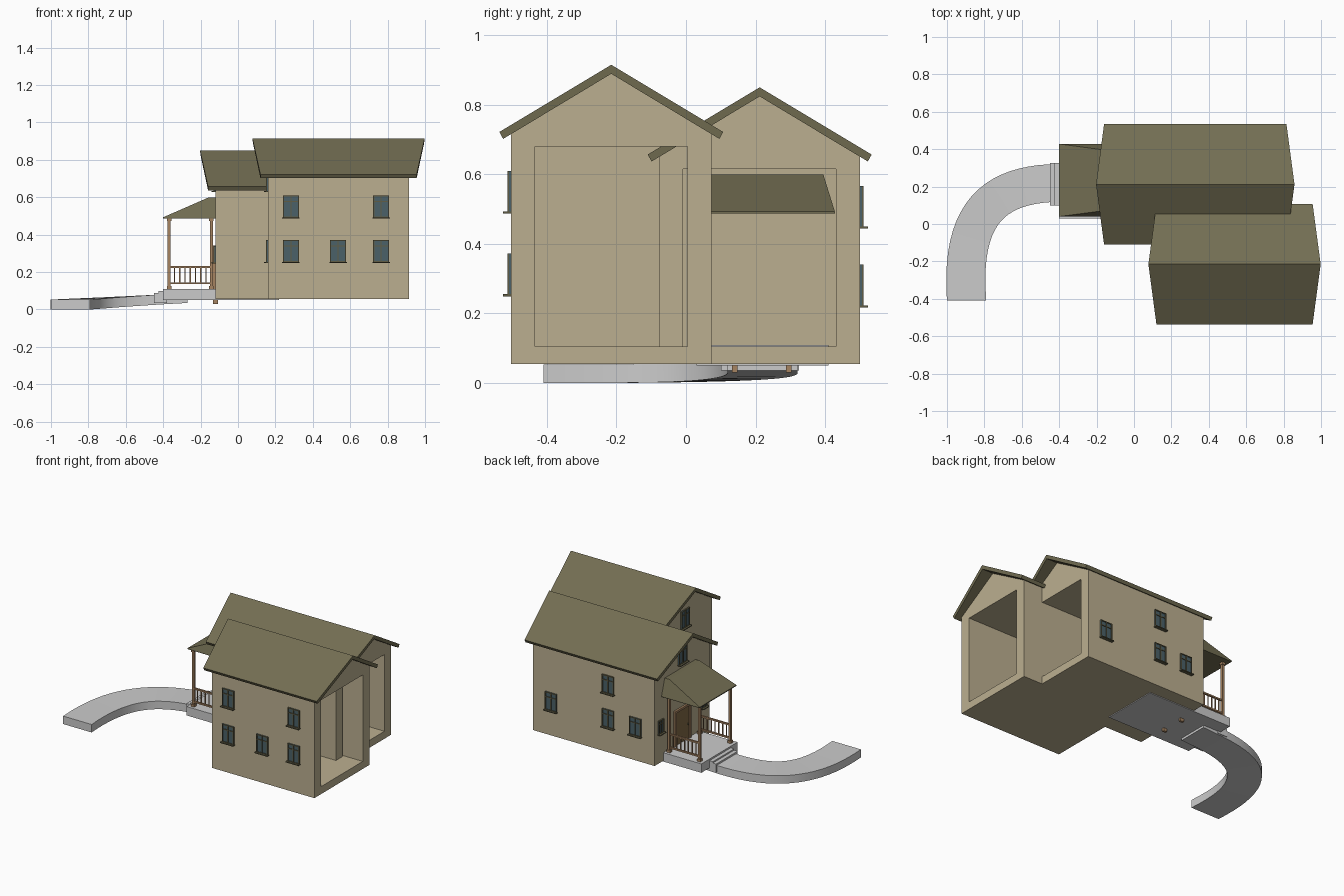
import bpy, bmesh
from mathutils import Vector, Matrix

if "Cube" in bpy.data.objects:
    bpy.data.objects.remove(bpy.data.objects["Cube"])


def material(name, rgb):
    m = bpy.data.materials.new(name)
    m.diffuse_color = (*rgb, 1)
    m.use_nodes = True
    m.node_tree.nodes["Principled BSDF"].inputs["Base Color"].default_value = m.diffuse_color
    return m


WALL = material("wall_paint", (0.50, 0.43, 0.28))
ROOF = material("roof_shingle", (0.17, 0.155, 0.085))
WOOD = material("porch_wood", (0.38, 0.23, 0.12))
TRIM = material("window_trim", (0.12, 0.11, 0.06))
GLASS = material("window_glass", (0.07, 0.12, 0.14))
DOOR = material("door_wood", (0.22, 0.14, 0.06))


def finish(name, bm, mats=()):
    bmesh.ops.recalc_face_normals(bm, faces=bm.faces)
    me = bpy.data.meshes.new(name)
    bm.to_mesh(me)
    bm.free()
    ob = bpy.data.objects.new(name, me)
    bpy.context.collection.objects.link(ob)
    for m in mats:
        me.materials.append(m)
    return ob


def add_box(bm, x, y, z, mat=0):
    """Add a box given (min, max) on each axis."""
    size = Vector((x[1] - x[0], y[1] - y[0], z[1] - z[0]))
    mid = Vector((sum(x) / 2, sum(y) / 2, sum(z) / 2))
    r = bmesh.ops.create_cube(bm, size=1, matrix=Matrix.Translation(mid) @ Matrix.Diagonal((*size, 1)))
    for f in {f for v in r["verts"] for f in v.link_faces}:
        f.material_index = mat


def box(name, x, y, z, mats=()):
    bm = bmesh.new()
    add_box(bm, x, y, z)
    return finish(name, bm, mats)


def skin(bm, loops):
    """Bridge equal-length point loops and cap both ends."""
    rings = [[bm.verts.new(p) for p in loop] for loop in loops]
    n = len(rings[0])
    for a, b in zip(rings, rings[1:]):
        for i in range(n):
            j = (i + 1) % n
            bm.faces.new((a[i], a[j], b[j], b[i]))
    bm.faces.new(rings[0])
    bm.faces.new(rings[-1])


SLOPE = 0.6


def wing(name, x0, x1, cy, ridge, ceiling):
    """Gabled wing, hollow and open on its right end, with a prow roof."""
    h, peak = 0.289, ridge - 0.012
    eave = peak - SLOPE * h
    prof = [(cy - h, 0.055), (cy + h, 0.055), (cy + h, eave), (cy, peak), (cy - h, eave)]
    bm = bmesh.new()
    skin(bm, [[(x, y, z) for y, z in prof] for x in (x0, x1)])
    body = finish(name + "_walls", bm, [WALL])
    cut = box(name + "_cutter", (x0 + 0.07, x1 + 0.1), (cy - 0.22, cy + 0.22), (0.105, ceiling))
    cut.hide_render = True
    mod = body.modifiers.new("hollow", "BOOLEAN")
    mod.operation, mod.solver, mod.object = "DIFFERENCE", "EXACT", cut
    bpy.context.view_layer.objects.active = body
    bpy.ops.object.modifier_apply(modifier=mod.name)
    bpy.data.objects.remove(cut)
    # roof: chevron section, ridge reaching further out than the eaves
    e = 0.322
    z = ridge - SLOPE * e
    sec = [(-e, z), (0, ridge), (e, z), (e - 0.011, z - 0.02), (0, ridge - 0.026), (-e + 0.011, z - 0.02)]
    over = [0.04, 0.083, 0.04, 0.04, 0.08, 0.04]
    bm = bmesh.new()
    skin(bm, [[(x + s * o, cy + y, zz) for (y, zz), o in zip(sec, over)] for x, s in ((x0, -1), (x1, 1))])
    finish(name + "_roof", bm, [ROOF])


wing("front_wing", 0.16, 0.915, -0.215, 0.915, 0.68)
wing("back_wing", -0.12, 0.775, 0.212, 0.85, 0.615)


def window(name, loc, side, w=0.085, h=0.12):
    """Two-sash window; built facing -y, then turned to its wall."""
    bm = bmesh.new()
    a, b, t = w / 2, h / 2, 0.006
    add_box(bm, (-a, a), (-0.005, 0.004), (-b, b), 1)
    for x in (-a + t / 2, 0, a - t / 2):
        add_box(bm, (x - t / 2, x + t / 2), (-0.010, 0), (-b, b))
    for z in (-b + t / 2, b * 0.45, b - t / 2):
        add_box(bm, (-a, a), (-0.009, 0), (z - t / 2, z + t / 2))
    add_box(bm, (-a - 0.004, a + 0.004), (-0.022, 0), (-b - 0.003, -b + 0.003))
    angle = {"front": 0, "back": 3.14159265, "left": -1.57079633}[side]
    bm.transform(Matrix.Translation(loc) @ Matrix.Rotation(angle, 4, "Z"))
    finish(name, bm, [TRIM, GLASS])


# windows on the long walls
for i, (x, z) in enumerate([(0.283, 0.55), (0.765, 0.55), (0.283, 0.312), (0.535, 0.312), (0.765, 0.312)]):
    window(f"front_window_{i}", (x, -0.504, z), "front")
for i, (x, z) in enumerate([(0.22, 0.507), (0.22, 0.28), (0.64, 0.28), (0.02, 0.28)]):
    window(f"back_window_{i}", (x, 0.501, z), "back")
# windows on the left gable walls
window("front_gable_window", (0.16, -0.215, 0.69), "left")
window("back_gable_window", (-0.12, 0.212, 0.69), "left")
window("front_wing_left_window", (0.16, -0.29, 0.312), "left")
for i, y in enumerate((-0.015, 0.44)):
    window(f"door_side_window_{i}", (-0.12, y, 0.295), "left", 0.055, 0.09)

# door with frame whose jambs reach below the porch slab
box("door", (-0.127, -0.11), (0.145, 0.29), (0.11, 0.33), [DOOR])
bm = bmesh.new()
for y in (0.14, 0.295):
    add_box(bm, (-0.133, -0.107), (y - 0.008, y + 0.008), (0.03, 0.34))
add_box(bm, (-0.133, -0.107), (0.132, 0.303), (0.328, 0.342))
finish("door_frame", bm, [WOOD])
bm = bmesh.new()
bmesh.ops.create_icosphere(bm, subdivisions=1, radius=0.006, matrix=Matrix.Translation((-0.132, 0.165, 0.21)))
finish("door_knob", bm, [TRIM])

# porch slab and steps
box("porch_slab", (-0.40, 0.22), (0.03, 0.41), (0.05, 0.109))
box("upper_step", (-0.425, -0.38), (0.10, 0.325), (0.045, 0.098))
box("lower_step", (-0.45, -0.38), (0.10, 0.325), (0.035, 0.089))

# porch roof running into the wing
bm = bmesh.new()
skin(bm, [[(x0, y0, z), (x1, y0, z), (x1, y1, z), (x0, y1, z)]
          for x0, x1, y0, y1, z in ((-0.40, 0.22, 0.04, 0.428, 0.487), (-0.40, 0.22, 0.04, 0.428, 0.493),
                                    (-0.155, -0.025, 0.072, 0.395, 0.60))])
finish("porch_roof", bm, [ROOF])

# porch posts with base and cap blocks
for y in (0.06, 0.38):
    for x in (-0.368, -0.143):
        bm = bmesh.new()
        for r, z in ((0.008, (0.105, 0.49)), (0.012, (0.105, 0.125)), (0.012, (0.472, 0.49))):
            add_box(bm, (x - r, x + r), (y - r, y + r), z)
        finish("porch_post", bm, [WOOD])
    # side railing
    bm = bmesh.new()
    for z in (0.14, 0.228):
        add_box(bm, (-0.368, -0.143), (y - 0.006, y + 0.006), (z - 0.005, z + 0.005))
    for i in range(1, 8):
        x = -0.368 + 0.225 * i / 8
        add_box(bm, (x - 0.003, x + 0.003), (y - 0.003, y + 0.003), (0.14, 0.228))
    finish("porch_railing", bm, [WOOD])

# curved, gently rising path
P = [Vector(p) for p in ((-0.895, -0.41), (-0.93, 0.06), (-0.75, 0.215), (-0.40, 0.22))]
N = 20
loops = []
for i in range(N + 2):
    t = min(i / N, 1)
    u = 1 - t
    c = P[0] * u**3 + P[1] * 3 * u * u * t + P[2] * 3 * u * t * t + P[3] * t**3
    d = (P[1] - P[0]) * u * u + (P[2] - P[1]) * 2 * u * t + (P[3] - P[2]) * t * t
    if i == 0:
        d = Vector((0, 1))
    if i >= N:
        d = Vector((1, 0))
    if i > N:
        c = Vector((-0.27, 0.22))
    n = Vector((-d.y, d.x)).normalized() * (0.105 - 0.004 * t)
    z = 0.035 * (c.x + 0.895) / 0.625 if i else 0
    z = max(z, 0)
    a, b = c + n, c - n
    loops.append([(a.x, a.y, z), (b.x, b.y, z), (b.x, b.y, z + 0.053), (a.x, a.y, z + 0.053)])
bm = bmesh.new()
skin(bm, loops)
path = finish("garden_path", bm)
bpy.context.view_layer.objects.active = path
path.select_set(True)
bpy.ops.object.shade_smooth_by_angle()
